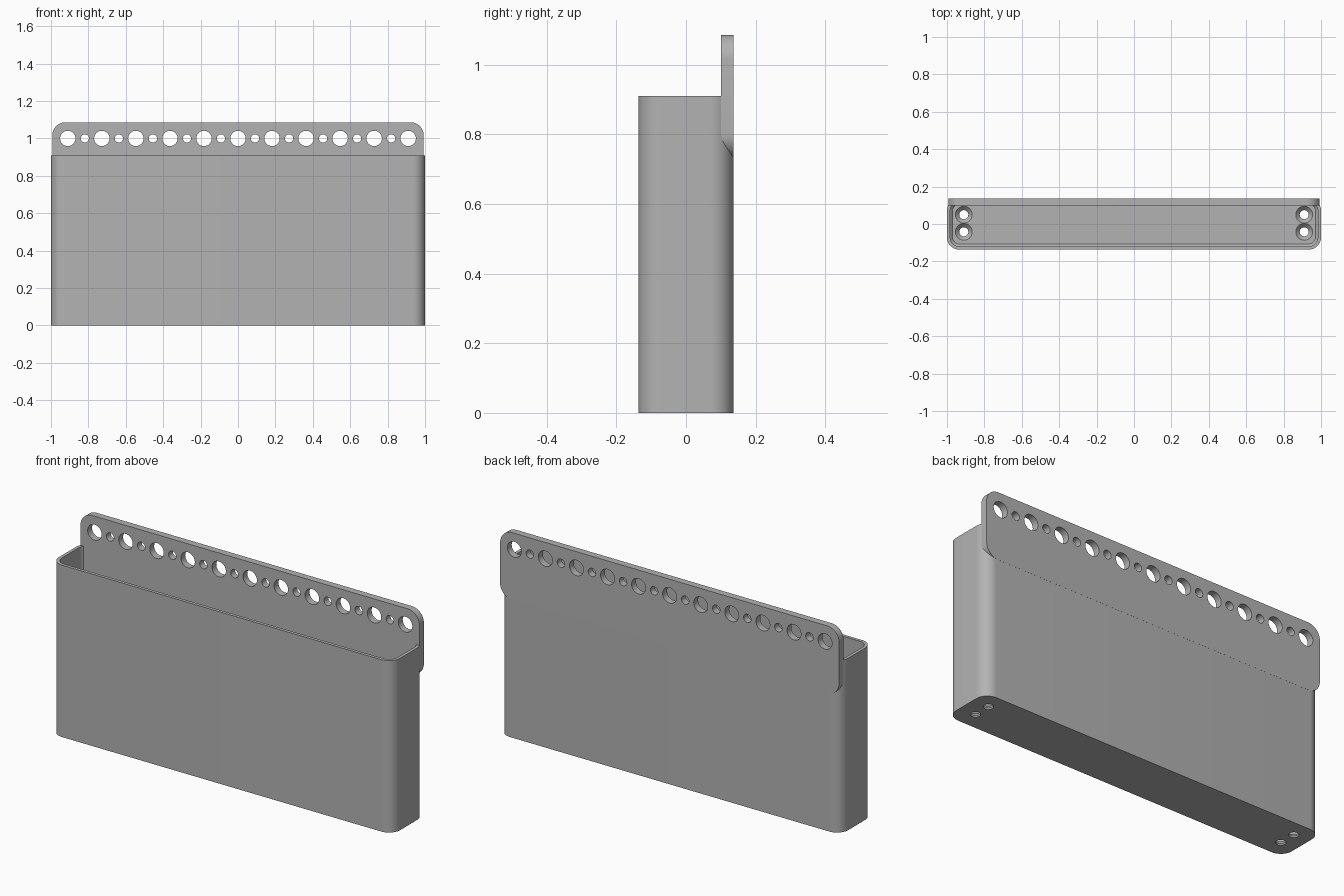
import bpy, bmesh, math
from mathutils import Matrix, Vector

cube = bpy.data.objects.get("Cube")
if cube:
    bpy.data.objects.remove(cube, do_unlink=True)

grey = bpy.data.materials.new("plain grey")
grey.use_nodes = True
COLOR = (0.45, 0.45, 0.45, 1)
grey.diffuse_color = COLOR
grey.node_tree.nodes["Principled BSDF"].inputs["Base Color"].default_value = COLOR

HALF_Y, HEIGHT, WALL, FLOOR = 0.1365, 0.91, 0.017, 0.03
CORNER = 0.065


def rounded(x0, x1, y0, y1, r, steps=12):
    """Outline of a rounded rectangle, anticlockwise."""
    pts = []
    corners = ((x1 - r, y1 - r), (x0 + r, y1 - r), (x0 + r, y0 + r), (x1 - r, y0 + r))
    for q, (cx, cy) in enumerate(corners):
        for i in range(steps + 1):
            a = math.pi / 2 * (q + i / steps)
            pts.append((cx + r * math.cos(a), cy + r * math.sin(a)))
    return pts


def circle(cx, cy, r, n=40):
    return [(cx + r * math.cos(math.tau * i / n), cy + r * math.sin(math.tau * i / n))
            for i in range(n)]


def loft(bm, layers):
    """Closed solid through (outline, height) layers with equal point counts."""
    rings = [[bm.verts.new((x, y, z)) for x, y in pts] for pts, z in layers]
    n = len(rings[0])
    for low, high in zip(rings, rings[1:]):
        for i in range(n):
            j = (i + 1) % n
            bm.faces.new((low[i], low[j], high[j], high[i]))
    bm.faces.new(rings[0][::-1])
    bm.faces.new(rings[-1])


def make(name, solids, upright=False):
    bm = bmesh.new()
    for layers in solids:
        loft(bm, layers)
    if upright:  # turn the outline plane to face the front
        bm.transform(Matrix.Rotation(math.pi / 2, 4, "X"))
    bmesh.ops.recalc_face_normals(bm, faces=bm.faces)
    mesh = bpy.data.meshes.new(name)
    bm.to_mesh(mesh)
    bm.free()
    mesh.materials.append(grey)
    obj = bpy.data.objects.new(name, mesh)
    bpy.context.collection.objects.link(obj)
    return obj


def cut(obj, cutter):
    mod = obj.modifiers.new("cut", "BOOLEAN")
    mod.operation, mod.solver, mod.object = "DIFFERENCE", "EXACT", cutter
    bpy.ops.object.select_all(action="DESELECT")
    bpy.context.view_layer.objects.active = obj
    obj.select_set(True)
    bpy.ops.object.modifier_apply(modifier=mod.name)
    bpy.data.objects.remove(cutter, do_unlink=True)


def smooth(obj):
    bpy.ops.object.select_all(action="DESELECT")
    bpy.context.view_layer.objects.active = obj
    obj.select_set(True)
    bpy.ops.object.shade_smooth_by_angle(angle=math.radians(30))


def inset(d):
    return rounded(-1 + d, 1 - d, -HALF_Y + d, HALF_Y - d, CORNER - d)


# Open box with a bevelled cavity floor
box = make("open_box", [[(inset(0), 0), (inset(0), HEIGHT)]])
cut(box, make("cavity", [[(inset(WALL + 0.013), FLOOR), (inset(WALL), FLOOR + 0.013),
                          (inset(WALL), HEIGHT + 0.1)]]))

# Countersunk screw holes in the floor
screws = []
for x in (-0.91, 0.91):
    for y in (-0.042, 0.05):
        screws.append([(circle(x, y, 0.024), -0.1), (circle(x, y, 0.024), 0.008),
                       (circle(x, y, 0.045), FLOOR), (circle(x, y, 0.045), FLOOR + 0.02)])
cut(box, make("screw_holes", screws))
smooth(box)

# Back mounting plate with alternating large and small holes
FRONT, BACK = -0.10, -HALF_Y - 0.0004
outline = rounded(-0.993, 0.993, 0.73, 1.086, 0.07)
plate = make("mounting_plate", [[(outline, BACK), (outline, FRONT)]], upright=True)
holes = []
for k in range(21):
    ring = circle(-0.91 + 0.091 * k, 1.0, 0.022 if k % 2 else 0.041)
    holes.append([(ring, BACK - 0.1), (ring, FRONT + 0.1)])
cut(plate, make("plate_holes", holes, upright=True))
smooth(plate)
